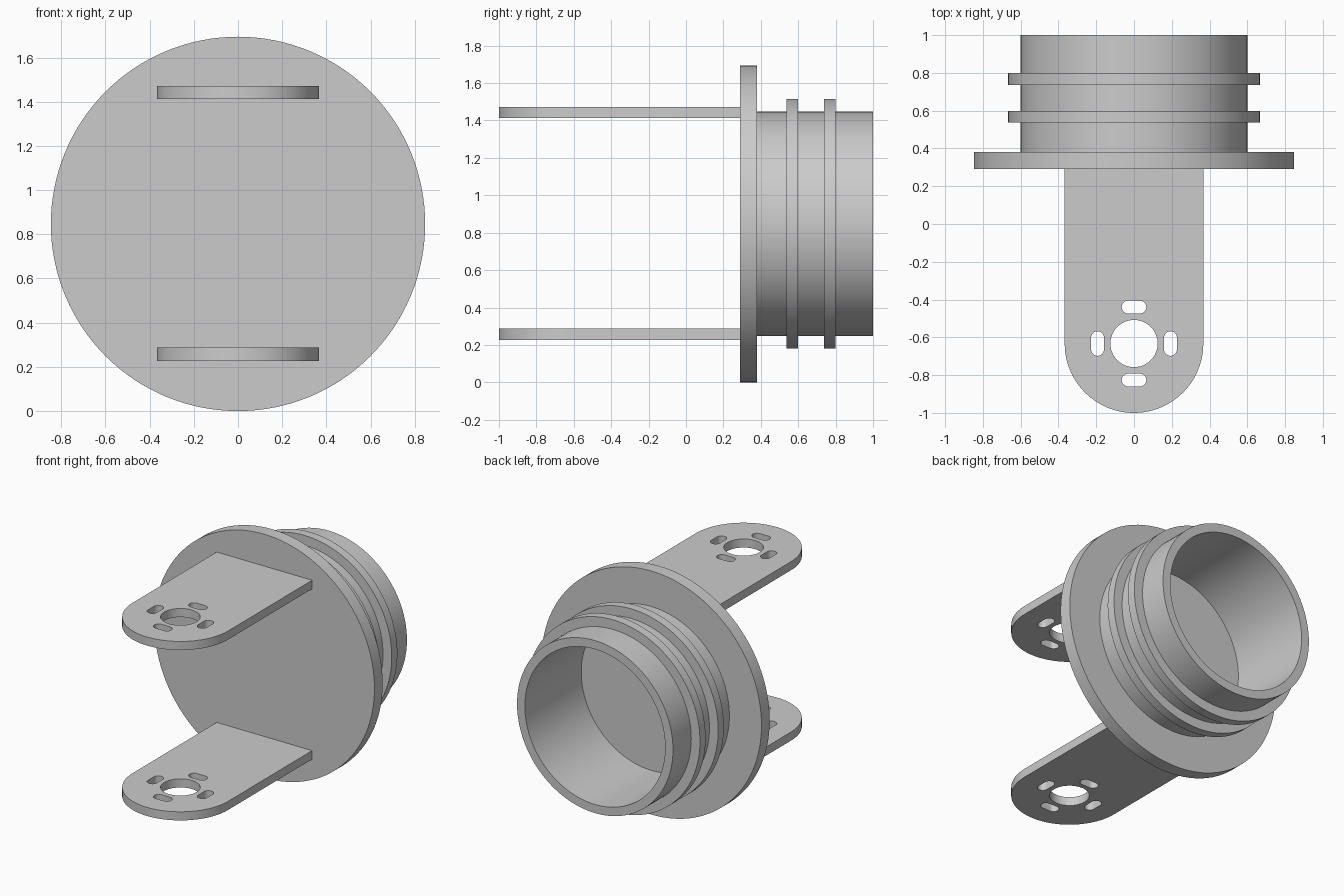
import bpy
import bmesh
from math import sin, cos, pi, radians

cube = bpy.data.objects.get("Cube")
if cube:
    bpy.data.objects.remove(cube, do_unlink=True)

CENTRE_Z = 0.847
SEGMENTS = 128

grey = bpy.data.materials.new("plain_grey")
grey.use_nodes = True
colour = (0.6, 0.6, 0.6, 1)
grey.diffuse_color = colour
grey.node_tree.nodes["Principled BSDF"].inputs["Base Color"].default_value = colour


def finish(name, bm):
    """Turn a bmesh into a smooth shaded object with sharp edges kept."""
    bmesh.ops.remove_doubles(bm, verts=bm.verts, dist=0.0001)
    bmesh.ops.recalc_face_normals(bm, faces=bm.faces)
    mesh = bpy.data.meshes.new(name)
    bm.to_mesh(mesh)
    bm.free()
    mesh.materials.clear()
    mesh.materials.append(grey)
    obj = bpy.data.objects.new(name, mesh)
    bpy.context.collection.objects.link(obj)
    bpy.ops.object.select_all(action="DESELECT")
    obj.select_set(True)
    bpy.context.view_layer.objects.active = obj
    bpy.ops.object.shade_smooth_by_angle(angle=radians(30))
    return obj


def ring(name, y0, y1, outer, inner):
    """Rectangular section turned about the y axis."""
    bm = bmesh.new()
    section = [(y0, inner), (y0, outer), (y1, outer), (y1, inner)]
    verts = [bm.verts.new((0, y, CENTRE_Z + r)) for y, r in section]
    edges = [bm.edges.new((verts[i], verts[(i + 1) % 4])) for i in range(4)]
    bmesh.ops.spin(bm, geom=verts + edges, cent=(0, 0, CENTRE_Z),
                   axis=(0, 1, 0), angle=2 * pi, steps=SEGMENTS)
    return finish(name, bm)


def disc(name, y0, y1, radius):
    """Solid round plate facing along y."""
    bm = bmesh.new()
    rim = [bm.verts.new((radius * cos(2 * pi * i / SEGMENTS), y0,
                         CENTRE_Z + radius * sin(2 * pi * i / SEGMENTS)))
           for i in range(SEGMENTS)]
    face = bm.faces.new(rim)
    solid = bmesh.ops.extrude_face_region(bm, geom=[face], use_keep_orig=True)
    moved = [v for v in solid["geom"] if isinstance(v, bmesh.types.BMVert)]
    bmesh.ops.translate(bm, verts=moved, vec=(0, y1 - y0, 0))
    return finish(name, bm)


def stadium(cx, cy, radius, half_x=0, half_y=0, steps=48):
    """Circle stretched by straight runs along x or y."""
    points = []
    for quarter, (sx, sy) in enumerate([(1, 1), (-1, 1), (-1, -1), (1, -1)]):
        for i in range(steps // 4 + 1):
            a = (quarter + i / (steps // 4)) * pi / 2
            p = (cx + sx * half_x + radius * cos(a),
                 cy + sy * half_y + radius * sin(a))
            if not points or abs(p[0] - points[-1][0]) + abs(p[1] - points[-1][1]) > 1e-5:
                points.append(p)
    if abs(points[0][0] - points[-1][0]) + abs(points[0][1] - points[-1][1]) < 1e-5:
        points.pop()
    return points


def tab(name, z):
    """Round-ended plate with a centre hole and four slots."""
    hole_y, half_width, reach = -0.633, 0.367, 0.193
    outline = [(half_width * cos(pi + pi * i / 48), hole_y + half_width * sin(pi + pi * i / 48))
               for i in range(49)]
    outline += [(half_width, 0.3), (-half_width, 0.3)]
    loops = [outline, stadium(0, hole_y, 0.125)]
    for side in (-1, 1):
        loops.append(stadium(side * reach, hole_y, 0.034, half_y=0.031))
        loops.append(stadium(0, hole_y + side * reach, 0.034, half_x=0.031))
    curve = bpy.data.curves.new(name + "_outline", "CURVE")
    curve.dimensions = "2D"
    curve.fill_mode = "BOTH"
    curve.extrude = 0.03
    for loop in loops:
        spline = curve.splines.new("POLY")
        spline.points.add(len(loop) - 1)
        for point, (x, y) in zip(spline.points, loop):
            point.co = (x, y, 0, 1)
        spline.use_cyclic_u = True
    # Convert the filled outline to a mesh at the tab height
    source = bpy.data.objects.new(name + "_outline", curve)
    mesh = source.to_mesh()
    bm = bmesh.new()
    bm.from_mesh(mesh)
    source.to_mesh_clear()
    bpy.data.objects.remove(source)
    bpy.data.curves.remove(curve)
    bmesh.ops.translate(bm, verts=bm.verts, vec=(0, 0, z))
    return finish(name, bm)


# Round flange and hollow spigot
disc("flange", 0.29, 0.38, CENTRE_Z)
ring("spigot_tube", 0.37, 1.0, 0.6, 0.54)

# Raised ribs round the spigot
for label, y in (("inner", 0.537), ("outer", 0.737)):
    ring(label + "_rib", y, y + 0.062, 0.667, 0.58)

# Mounting tabs
tab("upper_tab", 1.442)
tab("lower_tab", 0.257)
